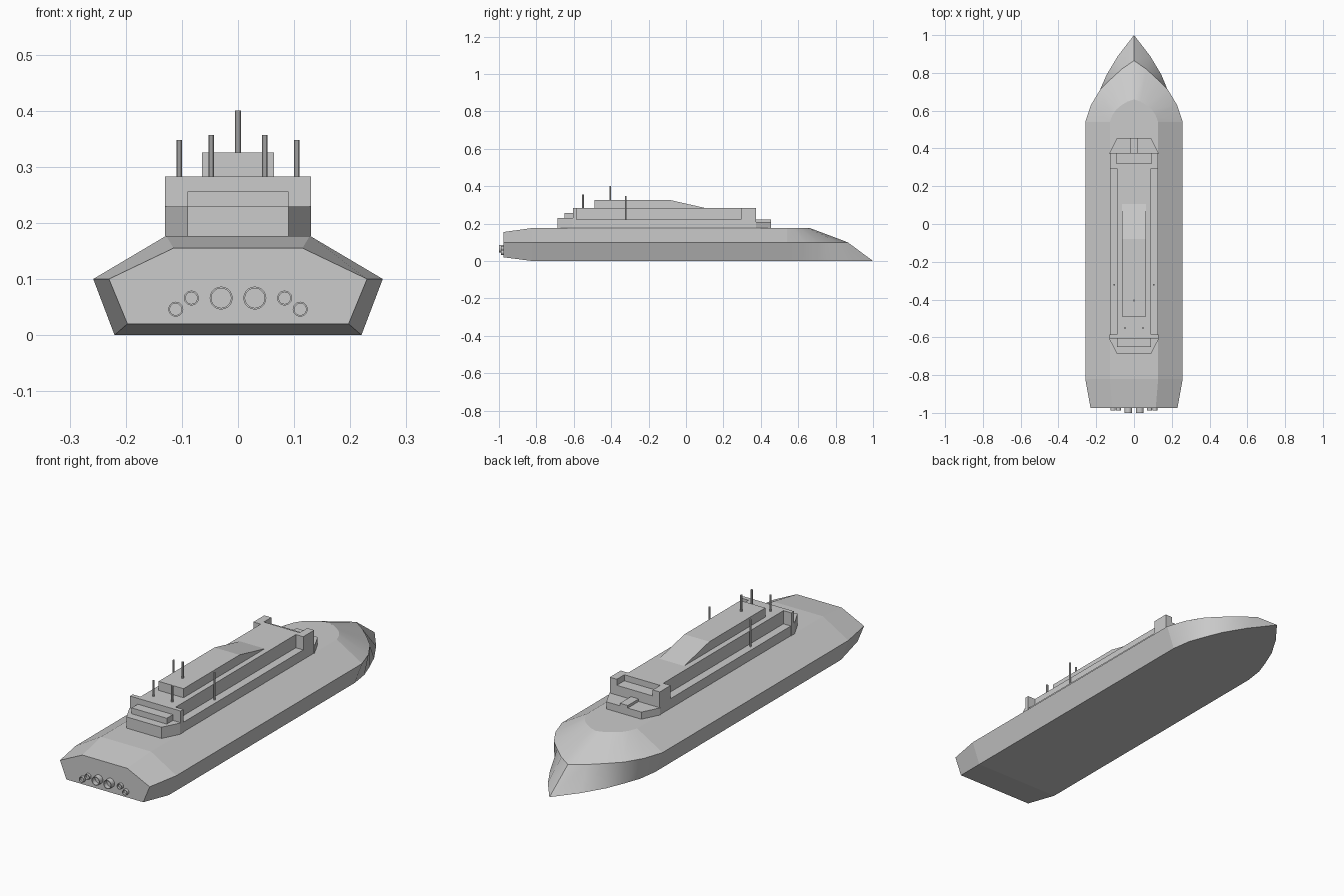
import bpy, bmesh, math

if "Cube" in bpy.data.objects:
    bpy.data.objects.remove(bpy.data.objects["Cube"])


def finish(name, bm):
    bmesh.ops.recalc_face_normals(bm, faces=bm.faces)
    mesh = bpy.data.meshes.new(name)
    bm.to_mesh(mesh)
    bm.free()
    obj = bpy.data.objects.new(name, mesh)
    bpy.context.collection.objects.link(obj)
    return obj


def prism(name, pts, direction):
    """Extrude a planar polygon of 3D points along a direction."""
    bm = bmesh.new()
    face = bm.faces.new([bm.verts.new(p) for p in pts])
    ext = bmesh.ops.extrude_face_region(bm, geom=[face])
    verts = [v for v in ext["geom"] if isinstance(v, bmesh.types.BMVert)]
    bmesh.ops.translate(bm, verts=verts, vec=direction)
    return finish(name, bm)


def block(name, half, y0, y1, z0, z1):
    pts = [(-half, y0, z0), (half, y0, z0), (half, y1, z0), (-half, y1, z0)]
    return prism(name, pts, (0, 0, z1 - z0))


def side_block(name, s, x0, x1, y0, y1, z0, z1):
    pts = [(s * x0, y0, z0), (s * x1, y0, z0), (s * x1, y1, z0), (s * x0, y1, z0)]
    return prism(name, pts, (0, 0, z1 - z0))


def lathe(name, loc, profile, sides, axis):
    """Spin a closed (radius, height) profile round the y or z axis."""
    bm = bmesh.new()
    rings = []
    for r, h in profile:
        ring = []
        for i in range(sides):
            a = 2 * math.pi * i / sides
            u, v = r * math.cos(a), r * math.sin(a)
            p = (u, h, v) if axis == "y" else (u, v, h)
            ring.append(bm.verts.new([p[k] + loc[k] for k in range(3)]))
        rings.append(ring)
    for a, b in zip(rings, rings[1:]):
        for i in range(sides):
            j = (i + 1) % sides
            bm.faces.new((a[i], a[j], b[j], b[i]))
    bm.faces.new(rings[0])
    bm.faces.new(rings[-1])
    return finish(name, bm)


# Hull: bottom edge, knuckle and deck edge at each station, lofted stern to bow
stations = [
    ((.197, -.975, .02), (.23, -.975, .1), (.115, -.975, .155)),
    ((.22, -.82, 0), (.258, -.82, .1), (.128, -.82, .177)),
    ((.22, .54, 0), (.258, .54, .1), (.128, .54, .177)),
    ((.207, .63, 0), (.228, .63, .1), (.115, .575, .177)),
    ((.18, .705, 0), (.18, .71, .1), (.095, .605, .177)),
    ((.145, .79, 0), (.125, .765, .1), (.065, .63, .177)),
    ((.085, .89, 0), (.065, .82, .1), (.035, .648, .177)),
    ((0, 1.0, 0), (0, .865, .1), (0, .66, .177)),
]
bm = bmesh.new()
loops = []
for st in stations:
    right = [bm.verts.new(p) for p in st]
    left = [bm.verts.new((-x, y, z)) for x, y, z in reversed(st)]
    loops.append(right + left)
for a, b in zip(loops, loops[1:]):
    for i in range(6):
        j = (i + 1) % 6
        bm.faces.new((a[i], a[j], b[j], b[i]))
bm.faces.new(loops[0])
bmesh.ops.remove_doubles(bm, verts=bm.verts, dist=.0005)
bmesh.ops.recalc_face_normals(bm, faces=bm.faces)
for f in bm.faces:
    f.smooth = f.calc_center_median().y > .54
for e in bm.edges:
    on_deck = all(v.co.z > .17 for v in e.verts)
    e.smooth = (len(e.link_faces) == 2 and not on_deck
                and e.calc_face_angle(0) < math.radians(28)
                and max(v.co.y for v in e.verts) > .545)
finish("hull", bm)

# Lower deck house and the narrower house above it
block("lower_house", .128, -.60, .375, .177, .222)
block("upper_house", .09, -.59, .30, .222, .283)

# Bridge with corner towers and a notched front
block("bridge_base", .128, .295, .375, .222, .255)
block("bridge_back", .095, .295, .32, .255, .283)
for s in (-1, 1):
    side_block("bridge_tower", s, .092, .128, .295, .375, .255, .283)

# Chamfered terrace and catwalk ahead of the bridge
z = .177
prism("front_terrace", [(-.13, .37, z), (.13, .37, z), (.13, .375, z),
                        (.09, .455, z), (-.09, .455, z), (-.13, .375, z)], (0, 0, .033))
block("front_catwalk", .02, .37, .455, .205, .222)

# Stern wall, chamfered terrace and step
block("rear_wall", .13, -.605, -.585, .177, .283)
prism("rear_terrace", [(-.13, -.60, z), (.13, -.60, z), (.13, -.61, z),
                       (.09, -.688, z), (-.09, -.688, z), (-.13, -.61, z)], (0, 0, .052))
block("rear_step", .09, -.65, -.60, .225, .256)

# Roof cabin with sloping front
h = .064
prism("roof_cabin", [(-h, -.49, .28), (-h, -.49, .325), (-h, -.08, .325),
                     (-h, .105, .283), (-h, .105, .28)], (2 * h, 0, 0))

# Masts
masts = [(0, -.405, .32, .40)]
for s in (-1, 1):
    masts += [(s * .048, -.55, .28, .357), (s * .105, -.322, .22, .348)]
for x, y, z0, z1 in masts:
    lathe("mast", (x, y, 0), [(.005, z0), (.005, z1)], 10, "z")

# Hollow thruster nozzles on the transom
for s in (-1, 1):
    for x, zc, r, depth, n in ((.03, .066, .0205, .025, 20),
                               (.083, .066, .0135, .013, 12),
                               (.111, .046, .0135, .013, 12)):
        ri = r - .003
        lathe("nozzle", (s * x, -.97, zc),
              [(r, 0), (r, -.005 - depth), (ri, -.005 - depth), (ri, -.008)], n, "y")
